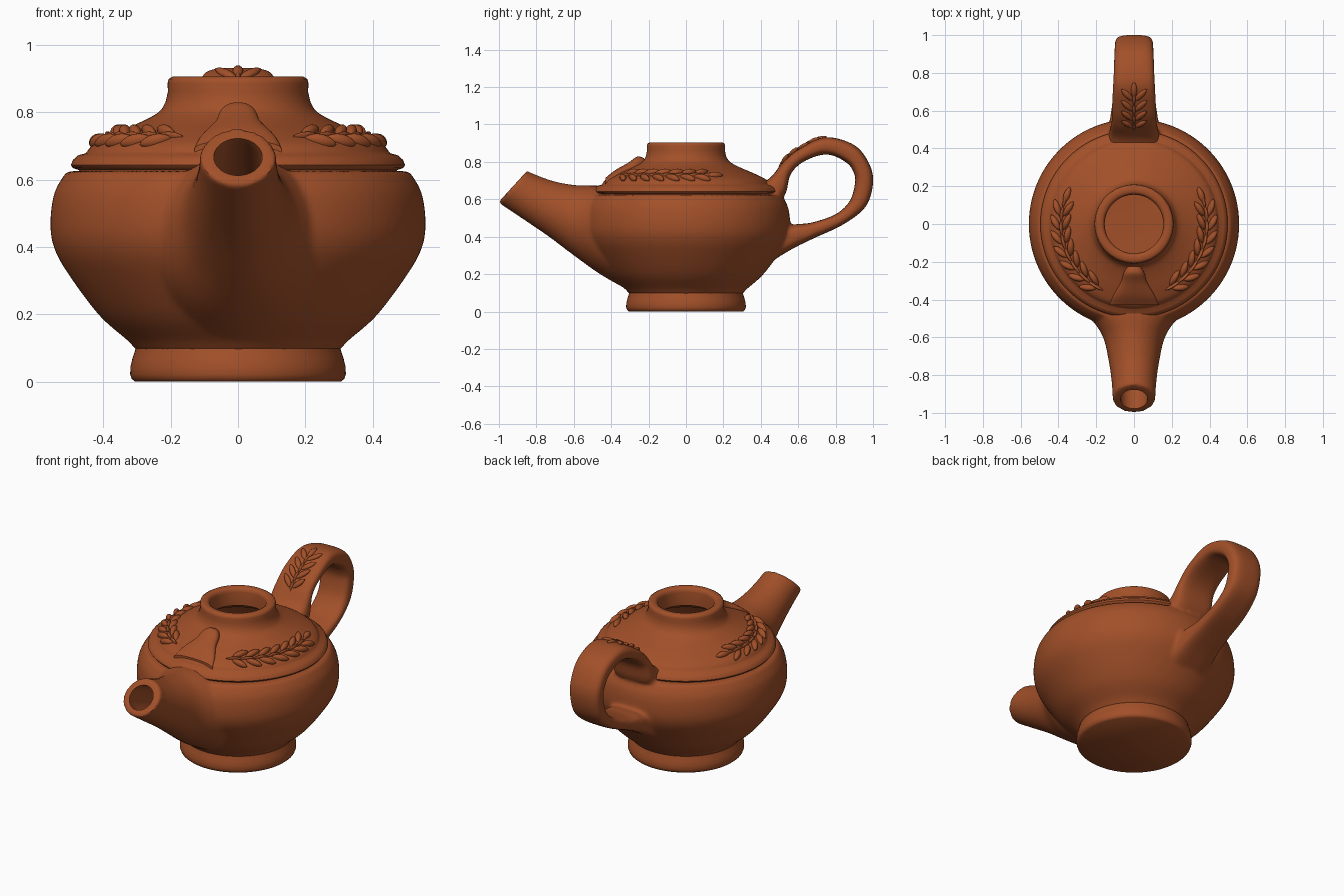
import bpy, bmesh, math
from mathutils import Vector, Matrix

if "Cube" in bpy.data.objects:
    bpy.data.objects.remove(bpy.data.objects["Cube"])

clay = bpy.data.materials.new("terracotta clay")
clay.diffuse_color = (0.36, 0.08, 0.022, 1)
clay.use_nodes = True
clay.node_tree.nodes["Principled BSDF"].inputs["Base Color"].default_value = clay.diffuse_color


def smooth(rows, n=6):
    """Catmull-Rom resampling of a list of equal-length tuples."""
    out = []
    for i in range(len(rows) - 1):
        p0, p1 = rows[max(i - 1, 0)], rows[i]
        p2, p3 = rows[i + 1], rows[min(i + 2, len(rows) - 1)]
        for k in range(n):
            t = k / n
            out.append(tuple(0.5 * (2 * b + (c - a) * t + (2 * a - 5 * b + 4 * c - d) * t * t
                                    + (3 * b - a - 3 * c + d) * t ** 3)
                             for a, b, c, d in zip(p0, p1, p2, p3)))
    return out + [tuple(rows[-1])]


def lathe(bm, profile, closed=False, steps=96):
    vs = [bm.verts.new((r, 0, z)) for r, z in profile]
    es = [bm.edges.new(p) for p in zip(vs, vs[1:])]
    if closed:
        es.append(bm.edges.new((vs[-1], vs[0])))
    bmesh.ops.spin(bm, geom=vs + es, cent=(0, 0, 0), axis=(0, 0, 1), dvec=(0, 0, 0),
                   angle=2 * math.pi, steps=steps)
    bmesh.ops.remove_doubles(bm, verts=bm.verts[:], dist=1e-5)


def loft(bm, rows, power=1.0, sides=40):
    """Rows are (y, z) of one edge, (y, z) of the opposite edge, half width."""
    rings = []
    for ya, za, yb, zb, w in smooth(rows):
        ring = []
        for k in range(sides):
            a = 2 * math.pi * k / sides
            c, s = [math.copysign(abs(f) ** power, f) for f in (math.cos(a), math.sin(a))]
            ring.append(bm.verts.new((w * c, (ya + yb) / 2 + s * (ya - yb) / 2,
                                      (za + zb) / 2 + s * (za - zb) / 2)))
        rings.append(ring)
    for r0, r1 in zip(rings, rings[1:]):
        for k in range(sides):
            j = (k + 1) % sides
            bm.faces.new((r0[k], r0[j], r1[j], r1[k]))
    bm.faces.new(rings[0])
    bm.faces.new(rings[-1])


def leaf(bm, p, normal, direction, size=0.055, width=0.024, thick=0.02):
    n = Vector(normal).normalized()
    d = Vector(direction)
    d = (d - n * d.dot(n)).normalized()
    m = Matrix((n.cross(d), n, d)).transposed().to_4x4()
    m.translation = Vector(p)
    vs = bmesh.ops.create_uvsphere(bm, u_segments=14, v_segments=10, radius=1)["verts"]
    for v in vs:
        taper = max(0, 1 - v.co.z ** 2) ** 0.25
        v.co = m @ Vector((v.co.x * width * taper, v.co.y * thick * taper, v.co.z * size))


def make(name, bm):
    bmesh.ops.recalc_face_normals(bm, faces=bm.faces[:])
    me = bpy.data.meshes.new(name)
    bm.to_mesh(me)
    bm.free()
    ob = bpy.data.objects.new(name, me)
    bpy.context.collection.objects.link(ob)
    return ob


def finish(ob, angle=40):
    ob.data.materials.clear()
    ob.data.materials.append(clay)
    ob.data.shade_smooth()
    ob.data.set_sharp_from_angle(angle=math.radians(angle))


def bake(ob):
    dg = bpy.context.evaluated_depsgraph_get()
    me = bpy.data.meshes.new_from_object(ob.evaluated_get(dg))
    ob.modifiers.clear()
    ob.data = me


# Bowl, spout and handle, fused into one soft clay form
bm = bmesh.new()
belly = smooth([(0.30, 0.09), (0.325, 0.12), (0.41, 0.195), (0.497, 0.31), (0.543, 0.39),
                (0.557, 0.465), (0.545, 0.56), (0.508, 0.625)])
lathe(bm, [(0, 0.09)] + belly + [(0, 0.625)])
loft(bm, [(-0.85, 0.752, -1.004, 0.583, 0.113), (-0.80, 0.73, -0.88, 0.50, 0.118),
          (-0.70, 0.695, -0.74, 0.405, 0.135), (-0.58, 0.675, -0.60, 0.30, 0.168),
          (-0.46, 0.672, -0.46, 0.20, 0.25), (-0.30, 0.64, -0.32, 0.12, 0.29)])
loft(bm, [(0.36, 0.66, 0.46, 0.56, 0.14), (0.45, 0.715, 0.53, 0.625, 0.13),
          (0.52, 0.80, 0.56, 0.735, 0.12), (0.605, 0.87, 0.635, 0.805, 0.118),
          (0.745, 0.932, 0.755, 0.84, 0.11), (0.90, 0.89, 0.86, 0.795, 0.105),
          (0.98, 0.79, 0.90, 0.735, 0.102), (1.0, 0.685, 0.903, 0.68, 0.10),
          (0.96, 0.56, 0.875, 0.59, 0.10), (0.84, 0.465, 0.80, 0.52, 0.105),
          (0.68, 0.39, 0.67, 0.475, 0.112), (0.56, 0.33, 0.58, 0.465, 0.125),
          (0.38, 0.22, 0.45, 0.43, 0.15)], power=0.6)
bowl = make("bowl_spout_handle", bm)
mod = bowl.modifiers.new("fuse", 'REMESH')
mod.mode = 'VOXEL'
mod.voxel_size = 0.01
mod = bowl.modifiers.new("soften", 'SMOOTH')
mod.factor = 0.5
mod.iterations = 10
bake(bowl)

# Hollow inside and the bore of the spout
bm = bmesh.new()
lathe(bm, [(0, 0.80), (0.16, 0.80), (0.245, 0.75), (0.385, 0.68), (0.44, 0.60), (0.485, 0.53),
           (0.495, 0.46), (0.45, 0.32), (0.30, 0.14), (0, 0.12)], steps=64)
cavity = make("cavity_cutter", bm)
bm = bmesh.new()
loft(bm, [(-0.912, 0.755, -1.012, 0.645, 0.072), (-0.875, 0.72, -0.975, 0.61, 0.072),
          (-0.812, 0.69, -0.868, 0.54, 0.075), (-0.60, 0.60, -0.62, 0.44, 0.08),
          (-0.38, 0.54, -0.38, 0.38, 0.08)])
bore = make("bore_cutter", bm)
for cutter in (cavity, bore):
    cutter.hide_render = True
    mod = bowl.modifiers.new("cut", 'BOOLEAN')
    mod.operation = 'DIFFERENCE'
    mod.solver = 'EXACT'
    mod.object = cutter
bake(bowl)
for cutter in (cavity, bore):
    bpy.data.objects.remove(cutter)
finish(bowl)

# Foot
bm = bmesh.new()
lathe(bm, [(0, 0), (0.305, 0), (0.315, 0.008), (0.32, 0.022), (0.319, 0.045), (0.313, 0.07),
           (0.306, 0.09), (0.303, 0.105), (0.28, 0.115), (0, 0.115)])
finish(make("foot", bm), 50)

# Ridge, shoulder and neck
shoulder = [(0.215, 0.83), (0.235, 0.80), (0.29, 0.77), (0.36, 0.74), (0.425, 0.708), (0.447, 0.684)]
bm = bmesh.new()
lathe(bm, [(0.43, 0.61), (0.475, 0.61), (0.472, 0.628), (0.490, 0.634), (0.496, 0.643),
           (0.490, 0.658), (0.474, 0.672), (0.452, 0.678)] + smooth(shoulder[::-1], 4)
      + [(0.208, 0.86), (0.209, 0.885), (0.206, 0.898), (0.195, 0.905), (0.170, 0.905),
         (0.159, 0.897), (0.155, 0.88), (0.155, 0.80), (0.24, 0.75), (0.38, 0.68)], closed=True)
finish(make("shoulder_and_neck", bm), 45)


def on_shoulder(a, r):
    for (r0, z0), (r1, z1) in zip(shoulder, shoulder[1:]):
        if r0 <= r <= r1:
            return Vector((r * math.cos(a), r * math.sin(a), z0 + (z1 - z0) * (r - r0) / (r1 - r0)))


# Leafy branches on both sides of the shoulder
for name, side in (("right_branch", 1), ("left_branch", -1)):
    bm = bmesh.new()
    for i in range(8):
        a = math.radians(-58 + 11 * i)
        p = on_shoulder(a, 0.385)
        normal = Vector((math.cos(a) * 0.45, math.sin(a) * 0.45, 0.9))
        radial = Vector((math.cos(a), math.sin(a), -0.45))
        along = Vector((-math.sin(a), math.cos(a), 0))
        leaf(bm, p, normal, along, 0.048, 0.009, 0.016)
        if i == 7:
            leaf(bm, p + along * 0.03, normal, along, 0.045, 0.018)
            continue
        for s in (-1, 1):
            d = along + radial * 0.5 * s
            leaf(bm, p + along * 0.03 + radial * 0.03 * s, normal, d, 0.048, 0.018, 0.022)
    for v in bm.verts:
        v.co.x *= side
    finish(make(name, bm), 60)

# Leaf sprig on top of the handle
bm = bmesh.new()
for y, z, ty, tz in ((0.515, 0.79, 0.5, 0.85), (0.555, 0.835, 0.7, 0.7), (0.605, 0.868, 0.8, 0.55),
                     (0.66, 0.902, 0.88, 0.45)):
    tangent, normal = Vector((0, ty, tz)), Vector((0, -tz, ty))
    p = Vector((0, y, z))
    leaf(bm, p, normal, tangent, 0.04, 0.008, 0.012)
    for s in (-1, 1):
        side = Vector((s, 0, 0))
        leaf(bm, p + side * 0.035 + tangent * 0.025, normal, tangent + side * 0.9, 0.048, 0.016, 0.013)
leaf(bm, (0, 0.71, 0.922), (0, -0.3, 1), (0, 1, 0.3), 0.045, 0.016, 0.013)
finish(make("handle_sprig", bm), 60)

# Raised boss on the shoulder above the spout
bm = bmesh.new()
loft(bm, [(-0.225, 0.82, -0.225, 0.76, 0.035), (-0.26, 0.828, -0.26, 0.74, 0.055),
          (-0.31, 0.795, -0.31, 0.72, 0.07), (-0.38, 0.755, -0.38, 0.69, 0.11),
          (-0.43, 0.715, -0.43, 0.66, 0.13)], power=0.85)
finish(make("front_boss", bm), 50)
